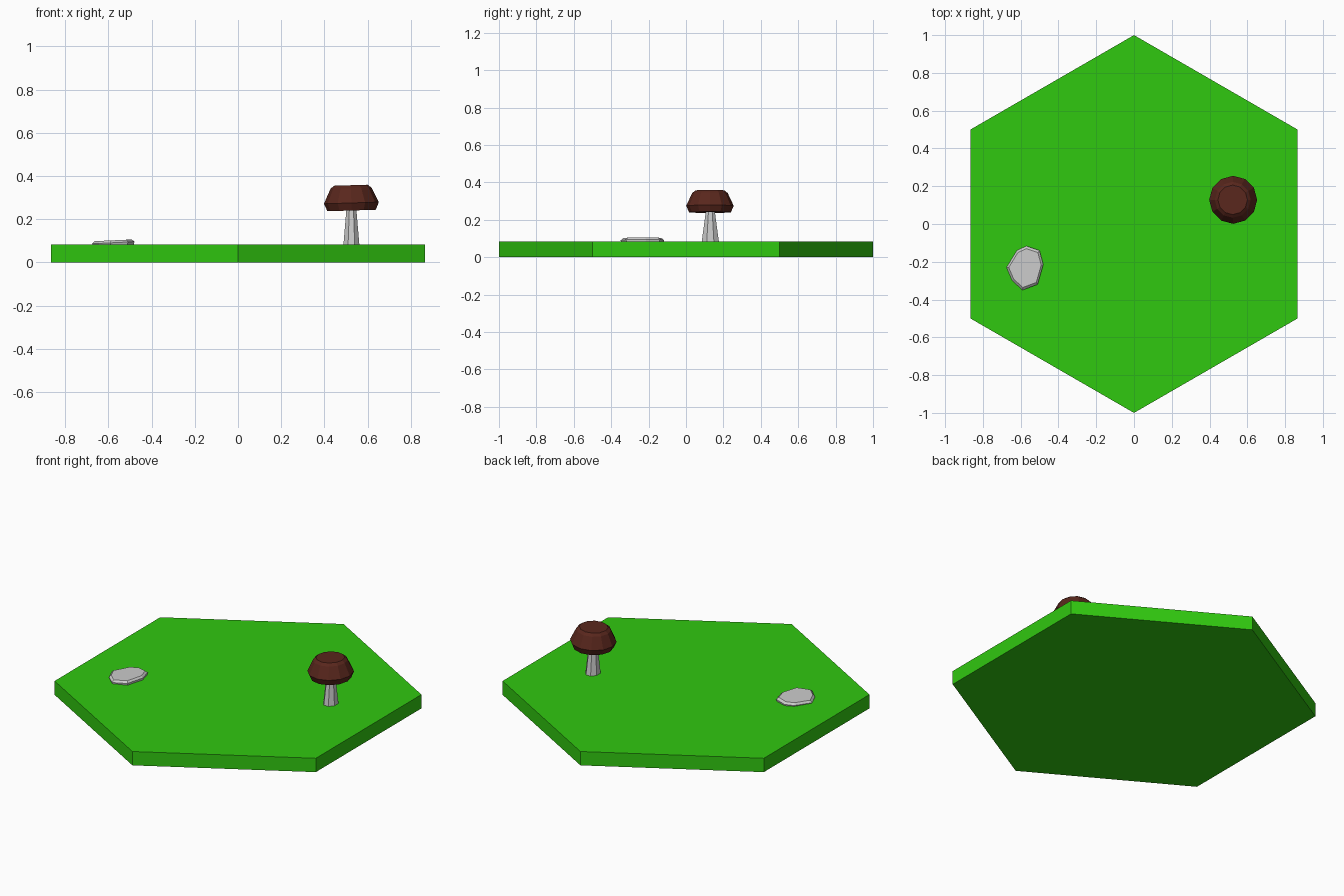
import bpy, bmesh
from math import sin, cos, pi, radians
from mathutils import Matrix

if "Cube" in bpy.data.objects:
    bpy.data.objects.remove(bpy.data.objects["Cube"])


def material(name, color):
    m = bpy.data.materials.new(name)
    m.diffuse_color = (*color, 1)
    m.use_nodes = True
    m.node_tree.nodes["Principled BSDF"].inputs["Base Color"].default_value = m.diffuse_color
    return m


def loft(name, rings, mat=None):
    """Flat-shaded closed solid through a stack of equal-sized point rings."""
    bm = bmesh.new()
    loops = [[bm.verts.new(p) for p in ring] for ring in rings]
    n = len(loops[0])
    for a, b in zip(loops, loops[1:]):
        for i in range(n):
            j = (i + 1) % n
            bm.faces.new((a[i], a[j], b[j], b[i]))
    bm.faces.new(loops[0][::-1])
    bm.faces.new(loops[-1])
    bmesh.ops.recalc_face_normals(bm, faces=bm.faces)
    me = bpy.data.meshes.new(name)
    bm.to_mesh(me)
    bm.free()
    ob = bpy.data.objects.new(name, me)
    bpy.context.collection.objects.link(ob)
    if mat:
        me.materials.append(mat)
    return ob


def ring(n, rx, ry, z, phase=0.0):
    return [(rx * cos(phase + 2 * pi * i / n), ry * sin(phase + 2 * pi * i / n), z)
            for i in range(n)]


GROUND = 0.083
green = material("grass_green", (0.03, 0.58, 0.005))
brown = material("cap_brown", (0.10, 0.02, 0.012))

# Hexagonal ground tile
loft("ground_tile", [ring(6, 1, 1, z, pi / 2) for z in (0, GROUND)], green)

# Mushroom stem, slightly oval and tapered
stem = loft("mushroom_stem", [ring(8, 0.04, 0.05, GROUND - 0.003, pi / 8),
                              ring(8, 0.025, 0.026, 0.245, pi / 8)])
stem.location = (0.525, 0.13, 0)

# Mushroom cap, tilted a little
cap_profile = [(0.112, -0.035), (0.127, 0.0), (0.095, 0.068), (0.078, 0.082)]
cap = loft("mushroom_cap", [ring(12, r, r, z) for r, z in cap_profile], brown)
cap.data.transform(Matrix.Rotation(radians(-1.8), 4, 'Y'))
cap.location = (0.525, 0.128, 0.275)

# Flat stone, its top sloping down to the left
outline = [(-.62, -.14), (-.57, -.117), (-.50, -.14), (-.48, -.215),
           (-.51, -.32), (-.59, -.35), (-.645, -.30), (-.675, -.23)]
cx, cy = -0.575, -0.232


def stone_ring(scale, z, slope):
    return [(cx + (x - cx) * scale, cy + (y - cy) * scale, z + slope * (x - cx))
            for x, y in outline]


loft("stone", [stone_ring(0.98, GROUND - 0.003, 0),
               stone_ring(1.0, 0.091, 0.05),
               stone_ring(0.88, 0.102, 0.04)])
